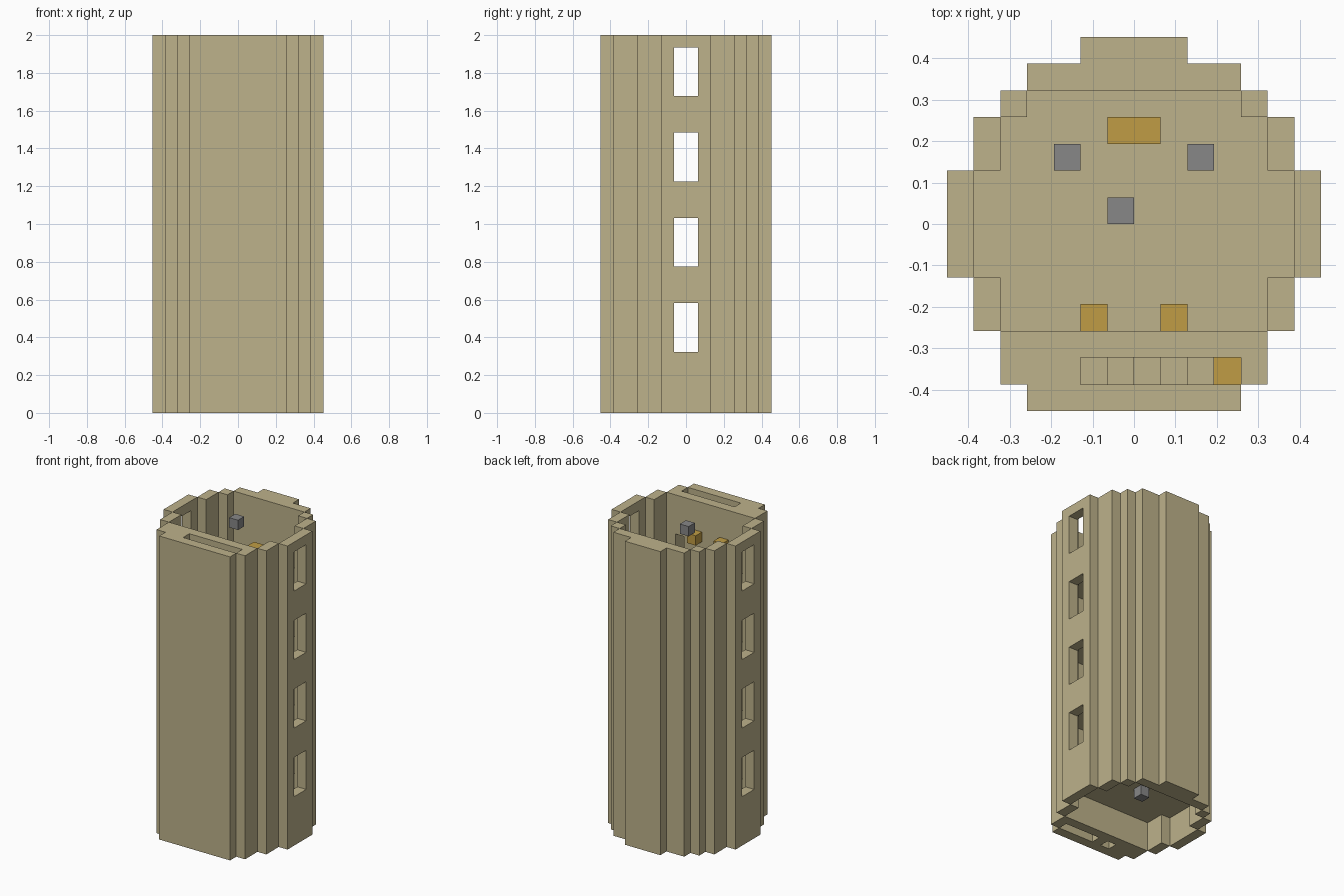
import bpy
import bmesh

U = 2 / 31          # size of one block
HEIGHT = 31         # tower height in blocks
STOREY = 7          # blocks from one floor to the next
FLOORS = [3 + STOREY * i for i in range(4)]

cube = bpy.data.objects.get("Cube")
if cube:
    bpy.data.objects.remove(cube, do_unlink=True)


def material(name, color):
    mat = bpy.data.materials.new(name)
    mat.use_nodes = True
    mat.diffuse_color = color
    mat.node_tree.nodes["Principled BSDF"].inputs["Base Color"].default_value = color
    return mat


STONE = material("sandstone", (0.51, 0.445, 0.257, 1))
AMBER = material("amber", (0.53, 0.335, 0.058, 1))
GREY = material("grey", (0.245, 0.245, 0.245, 1))


def prism(name, outline, z0, z1, mat):
    """Extrude a flat outline, given in blocks, from z0 to z1."""
    bm = bmesh.new()
    base = bm.faces.new([bm.verts.new((x * U, y * U, z0 * U)) for x, y in outline])
    top = bmesh.ops.extrude_face_region(bm, geom=[base])["geom"]
    verts = [v for v in top if isinstance(v, bmesh.types.BMVert)]
    bmesh.ops.translate(bm, verts=verts, vec=(0, 0, (z1 - z0) * U))
    bmesh.ops.recalc_face_normals(bm, faces=bm.faces)
    mesh = bpy.data.meshes.new(name)
    bm.to_mesh(mesh)
    bm.free()
    mesh.materials.append(mat)
    obj = bpy.data.objects.new(name, mesh)
    bpy.context.collection.objects.link(obj)
    return obj


def block(name, x, y, z, mat):
    """Box from (low, high) pairs in blocks."""
    outline = [(x[0], y[0]), (x[1], y[0]), (x[1], y[1]), (x[0], y[1])]
    return prism(name, outline, z[0], z[1], mat)


def mirrored(half):
    """Close a right-hand half outline with its reflection."""
    return half + [(-x, y) for x, y in reversed(half)]


def cut(obj, cutter):
    cutter.hide_render = True
    mod = obj.modifiers.new("cut", "BOOLEAN")
    mod.operation = "DIFFERENCE"
    mod.solver = "EXACT"
    mod.object = cutter
    bpy.context.view_layer.objects.active = obj
    bpy.ops.object.modifier_apply(modifier=mod.name)
    bpy.data.objects.remove(cutter, do_unlink=True)


# Stepped outline of the tower and of the room inside it
outer = mirrored([(4, -7), (4, -6), (5, -6), (5, -4), (6, -4), (6, -2), (7, -2),
                  (7, 2), (6, 2), (6, 4), (5, 4), (5, 5), (4, 5), (4, 6), (2, 6), (2, 7)])
inner = mirrored([(5, -4), (5, -2), (6, -2), (6, 2), (5, 2), (5, 4), (4, 4), (4, 5)])

# Walls with room, stair shaft, windows and doorways cut out
walls = prism("tower_walls", outer, 0, HEIGHT, STONE)
cut(walls, prism("room_cutter", inner, -1, HEIGHT + 1, STONE))
cut(walls, block("shaft_cutter", (-2, 4), (-6, -5), (-1, HEIGHT + 1), STONE))
for z in FLOORS:
    cut(walls, block("window_cutter", (-8, 8), (-1, 1), (z + 2, z + 6), STONE))
    cut(walls, block("door_cutter", (3, 4), (-5.5, -3.5), (z + 1, z + 3), STONE))

# Floors and furnishings of each storey
for z in FLOORS:
    prism("floor", inner, z, z + 1, STONE)
    block("bench", (-1, 1), (3, 4), (z + 1, z + 3), AMBER)
    block("landing", (3, 4), (-6, -5), (z, z + 1), AMBER)
    for x in (-2, 1):
        block("wall_lamp", (x, x + 1), (-4, -3), (z + 3, z + 4), AMBER)
    for x in (-3, 2):
        block("stool", (x, x + 1), (2, 3), (z + 1, z + 2), GREY)

# Ceiling lamps, including the one below the lowest floor
for z in FLOORS + [HEIGHT]:
    block("ceiling_lamp", (-1, 0), (0, 1), (z - 1, z), GREY)

# Stair treads rising through the shaft
for z in [FLOORS[0] - STOREY] + FLOORS:
    for i in range(5):
        low = z + 1 + i
        if low >= 0:
            block("stair_tread", (2 - i, 3 - i), (-6, -5), (low, low + 1), STONE)
